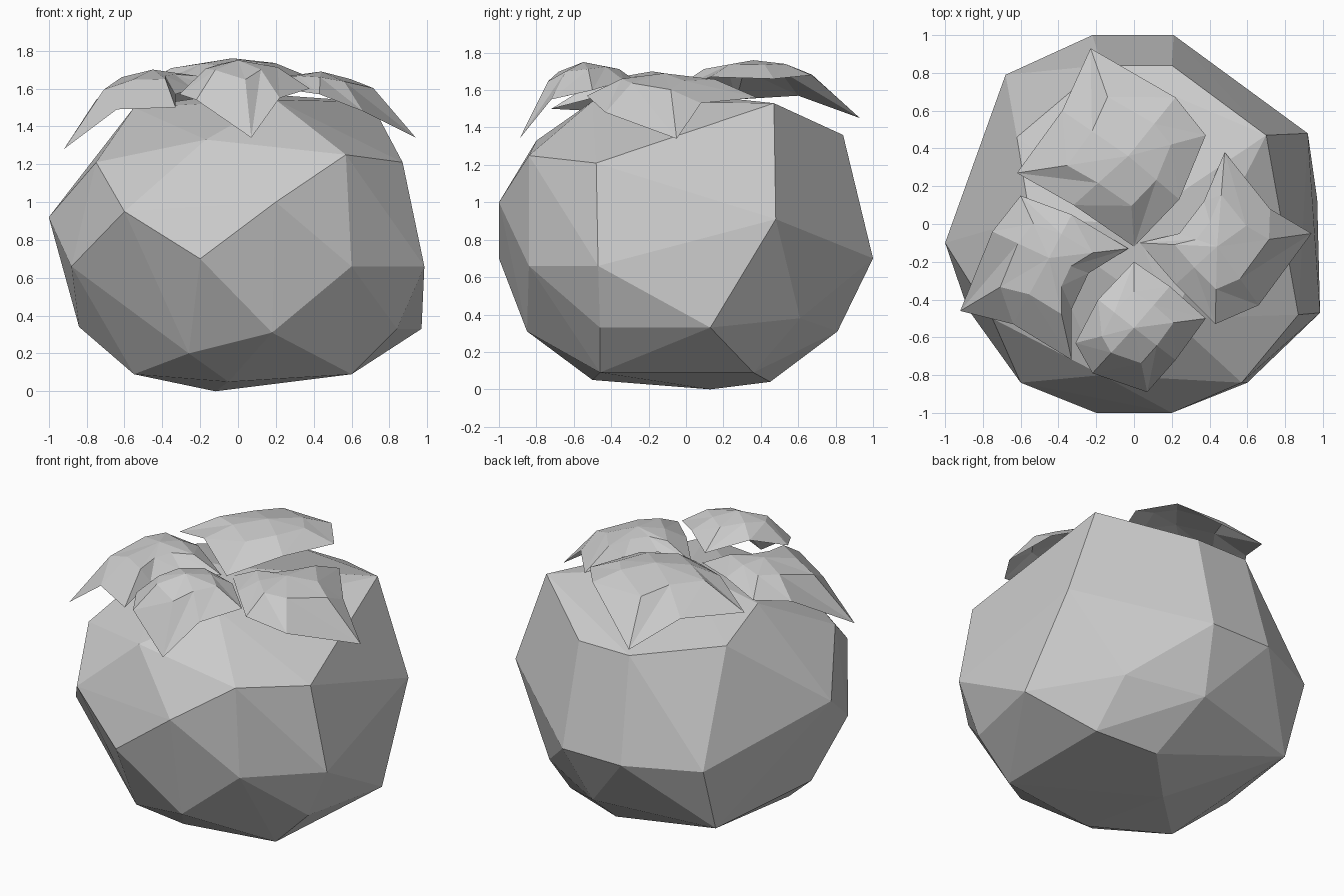
import bpy, bmesh
from mathutils import Vector


def finish(bm, name):
    bmesh.ops.recalc_face_normals(bm, faces=bm.faces)
    mesh = bpy.data.meshes.new(name)
    bm.to_mesh(mesh)
    bm.free()
    obj = bpy.data.objects.new(name, mesh)
    bpy.context.collection.objects.link(obj)
    return obj


# Faceted fruit body: corner points grouped by height, wrapped in a hull
bottom = [(-.12, .13, 0), (-.05, -.5, .05), (.2, .45, .04), (.6, .36, .09),
          (.6, -.46, .09), (-.55, -.3, .09)]
lower = [(-.26, -.7, .2), (.18, -.85, .31), (.84, -.46, .33), (.97, .13, .33),
         (.58, .61, .38), (.12, .81, .31), (-.66, .63, .26), (-.84, -.12, .34)]
middle = [(-.2, -1, .7), (.2, -1, 1.0), (-.6, -.84, .95), (.6, -.84, .66),
          (.985, -.47, .66), (.92, .48, .91), (.21, 1, .7), (-.22, 1, .7),
          (-.68, .79, .7), (-1, -.1, .92), (-.88, -.45, .66)]
upper = [(.57, -.84, 1.25), (.87, -.48, 1.21), (.2, .84, 1.36), (-.17, .84, 1.36),
         (-.62, .46, 1.4), (-.75, -.5, 1.21), (-.17, -.8, 1.33), (.7, .47, 1.53),
         (.2, -.5, 1.54), (-.55, .03, 1.5), (0, 0, 1.58)]
bm = bmesh.new()
for p in bottom + lower + middle + upper:
    bm.verts.new(p)
bmesh.ops.convex_hull(bm, input=bm.verts)
loose = [v for v in bm.verts if not v.link_faces]
bmesh.ops.delete(bm, geom=loose, context='VERTS')
finish(bm, "fruit_body")


# Leaf: jagged rim falling away from a raised, faceted crown
def leaf(name, rim, crown):
    bm = bmesh.new()
    crown = Vector(crown)
    outer = [bm.verts.new(p) for p in rim]
    inner = []
    for v in outer:
        p = v.co.lerp(crown, .45)
        p.z = crown.z + (v.co.z - crown.z) * .25
        inner.append(bm.verts.new(p))
    top = bm.verts.new(crown)
    n = len(rim)
    for i in range(n):
        j = (i + 1) % n
        bm.faces.new((outer[i], outer[j], inner[j]))
        bm.faces.new((outer[i], inner[j], inner[i]))
        bm.faces.new((inner[i], inner[j], top))
    return finish(bm, name)


leaf("back_leaf",
     [(0, -.12, 1.57), (.24, .13, 1.67), (.38, .47, 1.66), (.22, .67, 1.68),
      (-.23, .93, 1.45), (-.38, .6, 1.57), (-.62, .27, 1.55), (-.32, .1, 1.65)],
     (-.03, .36, 1.76))
leaf("left_leaf",
     [(-.03, -.13, 1.57), (-.24, -.26, 1.6), (-.33, -.45, 1.57), (-.33, -.72, 1.5),
      (-.64, -.53, 1.49), (-.92, -.46, 1.28), (-.75, -.04, 1.54), (-.6, .15, 1.58),
      (-.33, .05, 1.62)],
     (-.45, -.18, 1.7))
leaf("right_leaf",
     [(.03, -.1, 1.57), (.24, -.05, 1.6), (.37, .12, 1.6), (.48, .38, 1.56),
      (.72, .08, 1.53), (.94, -.05, 1.34), (.66, -.43, 1.48), (.43, -.53, 1.57),
      (.22, -.32, 1.6)],
     (.44, -.12, 1.69))
leaf("front_leaf",
     [(0, -.2, 1.6), (-.19, -.4, 1.66), (-.31, -.63, 1.57), (-.22, -.79, 1.54),
      (.07, -.89, 1.34), (.22, -.72, 1.55), (.38, -.5, 1.6), (.19, -.33, 1.65)],
     (.0, -.55, 1.75))
